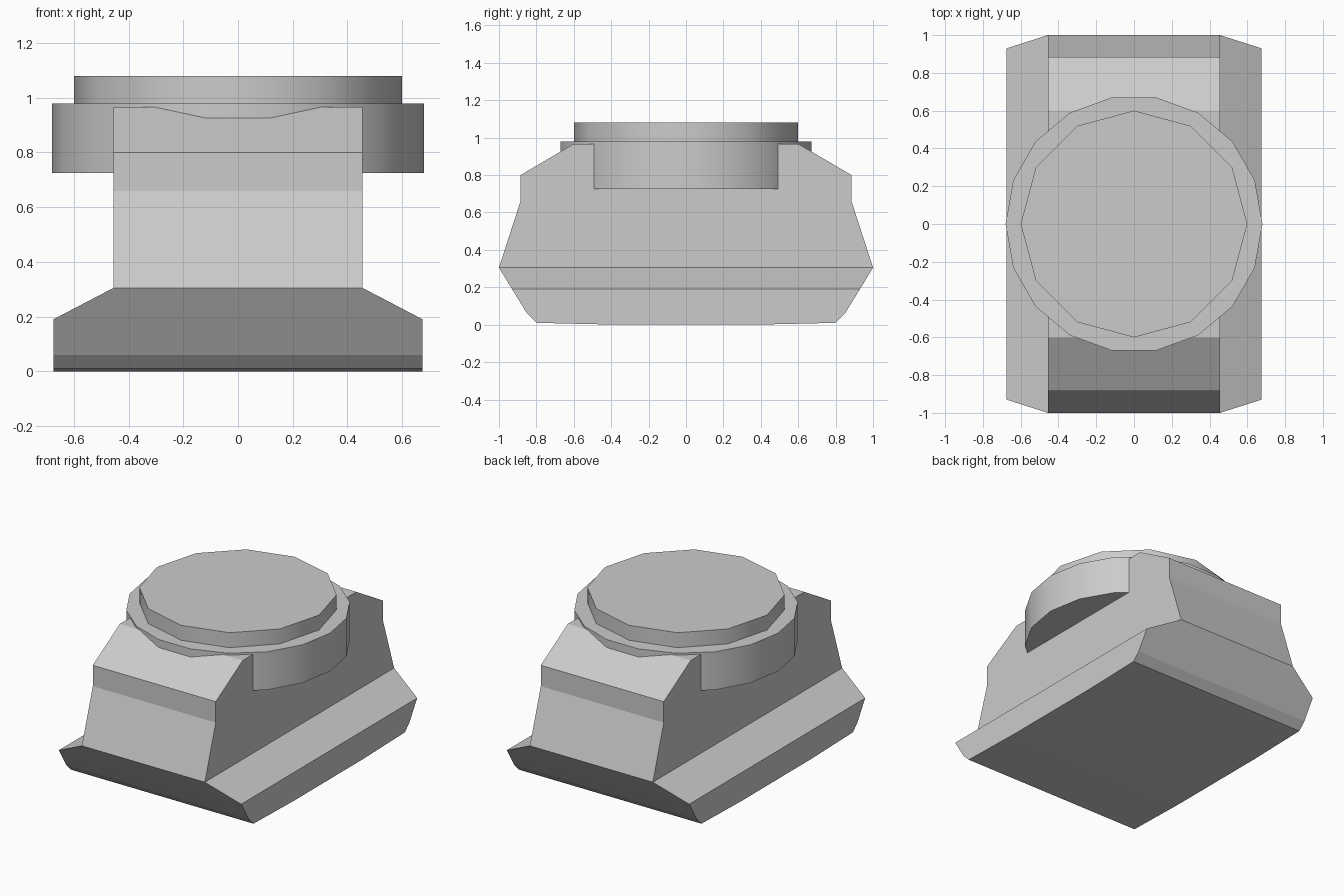
import bpy, bmesh, math

if "Cube" in bpy.data.objects:
    bpy.data.objects.remove(bpy.data.objects["Cube"])


def rect_loft(name, rings):
    """Skin a stack of centred rectangles given as (z, half_x, half_y)."""
    bm = bmesh.new()
    loops = [[bm.verts.new((sx * hx, sy * hy, z))
              for sx, sy in ((-1, -1), (1, -1), (1, 1), (-1, 1))]
             for z, hx, hy in rings]
    for a, b in zip(loops, loops[1:]):
        for i in range(4):
            j = (i + 1) % 4
            bm.faces.new((a[i], a[j], b[j], b[i]))
    bm.faces.new(loops[0][::-1])
    bm.faces.new(loops[-1])
    mesh = bpy.data.meshes.new(name)
    bm.to_mesh(mesh)
    bm.free()
    obj = bpy.data.objects.new(name, mesh)
    bpy.context.collection.objects.link(obj)
    return obj


def disc(name, sides, radius, z0, z1):
    """Upright cylinder with a corner on the x axis."""
    bpy.ops.mesh.primitive_cylinder_add(
        vertices=sides, radius=radius, depth=z1 - z0,
        location=(0, 0, (z0 + z1) / 2), rotation=(0, 0, math.pi / 2))
    obj = bpy.context.object
    obj.name = name
    bpy.ops.object.shade_smooth_by_angle(angle=math.radians(35))
    return obj


# Flared base rising into the narrow faceted block
rect_loft("body", [
    (0.0, 0.675, 0.365),
    (0.01, 0.675, 0.80),
    (0.06, 0.675, 0.85),
    (0.19, 0.675, 0.93),
    (0.305, 0.455, 1.0),
    (0.66, 0.455, 0.885),
    (0.80, 0.455, 0.885),
    (0.967, 0.455, 0.60),
])

# Wide ring sunk into the top of the body
disc("collar", 18, 0.68, 0.725, 0.98)

# Raised lid on the collar
disc("cap", 12, 0.60, 0.97, 1.08)
